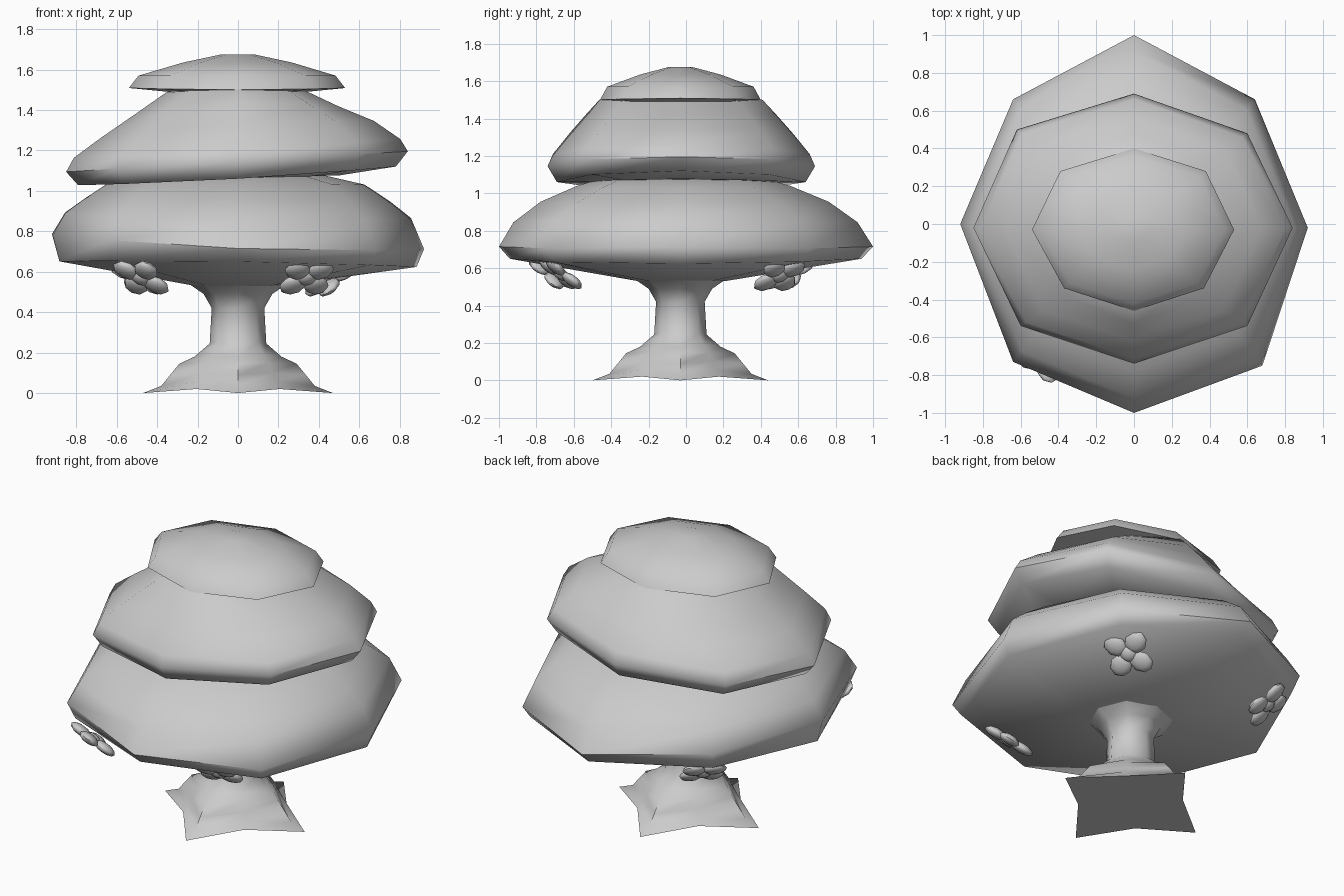
import bpy, bmesh, math
from mathutils import Vector, Matrix

if "Cube" in bpy.data.objects:
    bpy.data.objects.remove(bpy.data.objects["Cube"])

CY = -0.03  # shared centre line of trunk and foliage


def finish(name, bm, angle):
    bmesh.ops.recalc_face_normals(bm, faces=bm.faces)
    me = bpy.data.meshes.new(name)
    bm.to_mesh(me)
    bm.free()
    ob = bpy.data.objects.new(name, me)
    bpy.context.collection.objects.link(ob)
    bpy.ops.object.select_all(action='DESELECT')
    ob.select_set(True)
    bpy.context.view_layer.objects.active = ob
    bpy.ops.object.shade_smooth_by_angle(angle=math.radians(angle))
    return ob


def loft(name, rings, angle=60):
    """Skin a stack of equal-length point rings and cap both ends."""
    bm = bmesh.new()
    loops = [[bm.verts.new(p) for p in ring] for ring in rings]
    for a, b in zip(loops, loops[1:]):
        n = len(a)
        for i in range(n):
            j = (i + 1) % n
            bm.faces.new((a[i], a[j], b[j], b[i]))
    bm.faces.new(loops[0])
    bm.faces.new(loops[-1])
    return finish(name, bm, angle)


def tier(name, outline, profile):
    """profile: (x scale, y scale, height, tilt along x, lift of both x ends)"""
    rings = []
    for sx, sy, z, tilt, lift in profile:
        rings.append([(x * sx, CY + (y - CY) * sy, z + tilt * x + lift * x * x)
                      for x, y in outline])
    return loft(name, rings)


# Foliage tiers: irregular octagon outlines and their profiles, bottom to top
tier("lower_foliage",
     [(0.92, -0.02), (0.64, 0.66), (0, 1), (-0.64, 0.66),
      (-0.92, 0), (-0.64, -0.73), (0, -1), (0.68, -0.75)],
     [(0.23, 0.23, 0.53, 0, 0), (0.96, 0.94, 0.65, -0.015, -0.015),
      (1, 1, 0.715, -0.04, 0.04), (0.93, 0.92, 0.845, -0.015, 0.04),
      (0.82, 0.77, 0.955, -0.01, 0), (0.68, 0.57, 1.04, -0.01, 0),
      (0.4, 0.4, 1.09, 0, 0)])

tier("middle_foliage",
     [(0.84, -0.02), (0.6, 0.48), (0, 0.69), (-0.62, 0.5),
      (-0.85, -0.02), (-0.6, -0.54), (0, -0.74), (0.6, -0.54)],
     [(0.6, 0.6, 1.06, 0.02, 0), (0.93, 0.93, 1.06, 0.055, 0.02),
      (1, 1, 1.145, 0.06, 0), (0.955, 0.96, 1.21, 0.055, 0),
      (0.8, 0.83, 1.325, 0.05, -0.03), (0.59, 0.7, 1.43, 0.02, -0.04),
      (0.42, 0.61, 1.5, 0, -0.02), (0.3, 0.4, 1.53, 0, 0)])

tier("upper_foliage",
     [(0.53, -0.03), (0.38, 0.28), (0, 0.4), (-0.39, 0.28),
      (-0.54, -0.03), (-0.37, -0.34), (0, -0.46), (0.37, -0.34)],
     [(0.55, 0.8, 1.485, 0, 0), (1, 1, 1.5, 0, 0.03),
      (0.91, 0.91, 1.57, 0, 0), (0.5, 0.5, 1.635, 0, 0),
      (0.15, 0.15, 1.675, 0, 0)])

# Trunk: four-pointed root flare blending into a round stem
# (root radius, root z, between-root radius, between-root z)
trunk_profile = [(0.47, 0, 0.29, 0.02), (0.38, 0.035, 0.27, 0.06),
                 (0.335, 0.09, 0.24, 0.1), (0.29, 0.145, 0.21, 0.15),
                 (0.215, 0.18, 0.18, 0.19), (0.14, 0.245, 0.135, 0.25),
                 (0.13, 0.42, 0.13, 0.42), (0.17, 0.49, 0.17, 0.49),
                 (0.25, 0.545, 0.25, 0.545)]
rings = []
for r0, z0, r1, z1 in trunk_profile:
    ring = []
    for i in range(8):
        r, z = ((r0, z0), (r1, z1))[i % 2]
        a = i * math.pi / 4
        ring.append((r * math.cos(a), CY + r * math.sin(a), z))
    rings.append(ring)
loft("trunk", rings)


# Four-petal blossoms hanging on the underside of the lower foliage
def blossom(name, pos, facing):
    bm = bmesh.new()
    for k in range(4):
        a = math.pi / 4 + k * math.pi / 2
        m = (Matrix.Rotation(a, 4, 'Z') @ Matrix.Translation((0.083, 0, 0))
             @ Matrix.Diagonal((0.07, 0.062, 0.028, 1)))
        bmesh.ops.create_uvsphere(bm, u_segments=8, v_segments=6, radius=1, matrix=m)
    bmesh.ops.create_uvsphere(bm, u_segments=8, v_segments=6, radius=1,
                              matrix=Matrix.Diagonal((0.05, 0.05, 0.03, 1)))
    # local z turns to face outward and down
    az = math.radians(facing)
    n = Vector((math.cos(az) * 0.62, math.sin(az) * 0.62, -0.78)).normalized()
    side = Vector((-math.sin(az), math.cos(az), 0))
    up = n.cross(side)
    rot = Matrix((side, up, n)).transposed().to_4x4()
    bm.transform(Matrix.Translation(pos) @ rot)
    finish(name, bm, 60)


blossom("blossom_front_left", (-0.48, -0.71, 0.57), 237)
blossom("blossom_front_right", (0.34, -0.67, 0.57), 285)
blossom("blossom_back_right", (0.46, 0.5, 0.56), 30)
blossom("blossom_back_left", (-0.5, 0.55, 0.57), 135)
